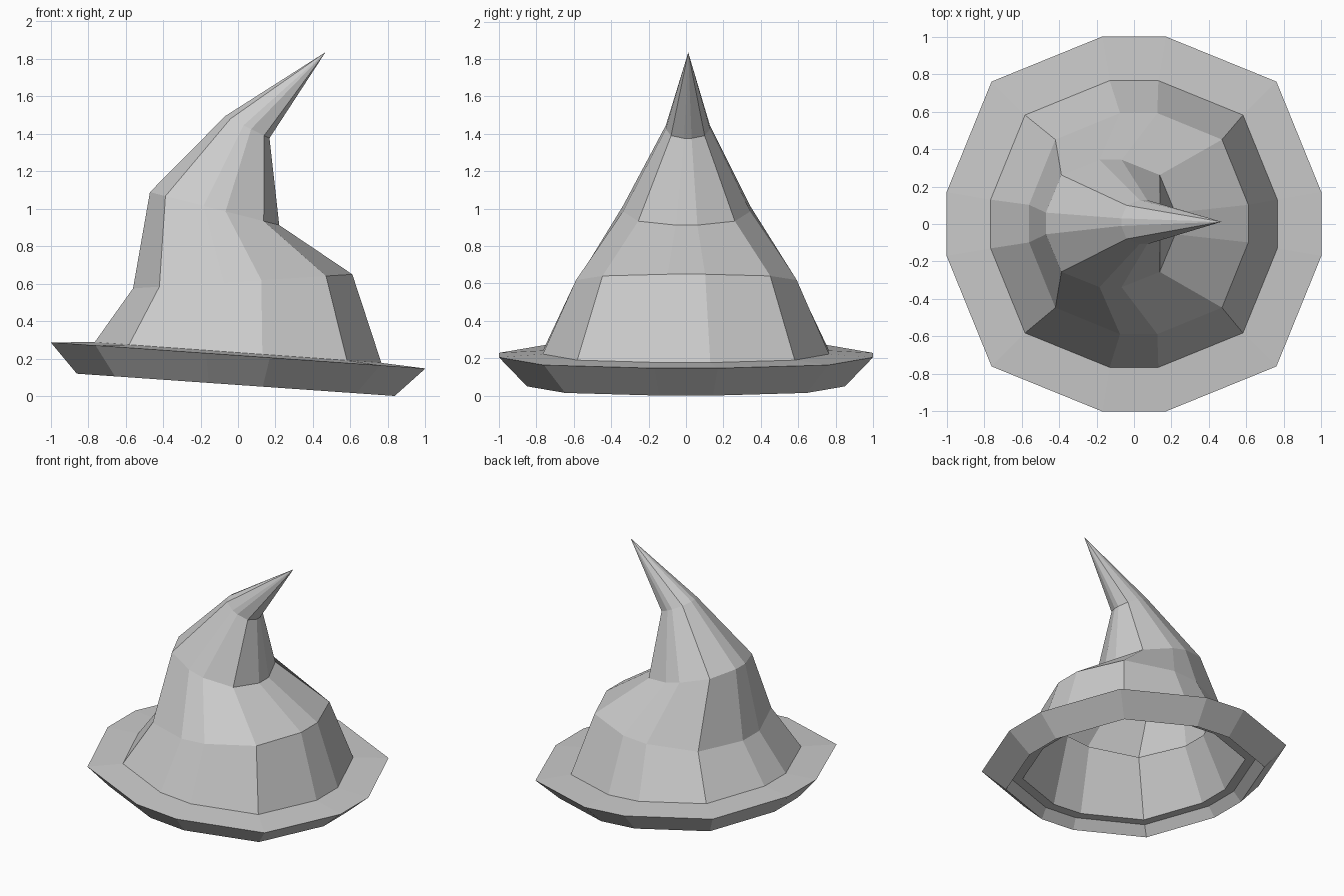
import bpy, bmesh

if "Cube" in bpy.data.objects:
    bpy.data.objects.remove(bpy.data.objects["Cube"])

# Twelve-sided, slightly squared ring template (counter-clockwise)
QUARTER = [(1, 0.17), (0.76, 0.76), (0.17, 1)]
RING = []
for i in range(4):
    for x, y in QUARTER:
        for _ in range(i):
            x, y = -y, x
        RING.append((x, y))


def add_ring(bm, cx, cy, rx, ry, z, slope):
    """Tilted ring: z is the height at the ring centre, slope is dz/dx."""
    return [bm.verts.new((cx + x * rx, cy + y * ry, z + slope * x * rx))
            for x, y in RING]


def loft(name, rings, tip=None):
    """Skin successive rings with quads, optionally closing to a point."""
    bm = bmesh.new()
    loops = [add_ring(bm, *r) for r in rings]
    n = len(RING)
    for a, b in zip(loops, loops[1:]):
        for i in range(n):
            j = (i + 1) % n
            bm.faces.new((a[i], a[j], b[j], b[i]))
    if tip:
        t = bm.verts.new(tip)
        for i in range(n):
            bm.faces.new((loops[-1][i], loops[-1][(i + 1) % n], t))
    mesh = bpy.data.meshes.new(name)
    bm.to_mesh(mesh)
    bm.free()
    obj = bpy.data.objects.new(name, mesh)
    bpy.context.collection.objects.link(obj)
    return obj


base = (0, 0, 0.765, 0.765, 0.232, -0.072)
bend = (0.025, 0.002, 0.585, 0.59, 0.612, 0.064)

# Brim: inner lining, stepped underside, turned-under skirt, rim, top
loft("brim", [
    (0.025, 0.002, 0.575, 0.58, 0.60, 0.064),
    (0, 0, 0.73, 0.73, 0.13, -0.07),
    (0, 0, 0.80, 0.80, 0.13, -0.07),
    (-0.012, 0, 0.848, 0.85, 0.06, -0.07),
    (0, 0, 1.0, 1.0, 0.217, -0.07),
    base,
])

# Crown: hollow bent cone, each ring shifted and tilted
loft("crown", [
    base,
    bend,
    (-0.125, 0.003, 0.345, 0.34, 1.0, -0.255),
    (0.05, 0.01, 0.118, 0.118, 1.435, -0.5),
], tip=(0.467, 0.012, 1.835))
